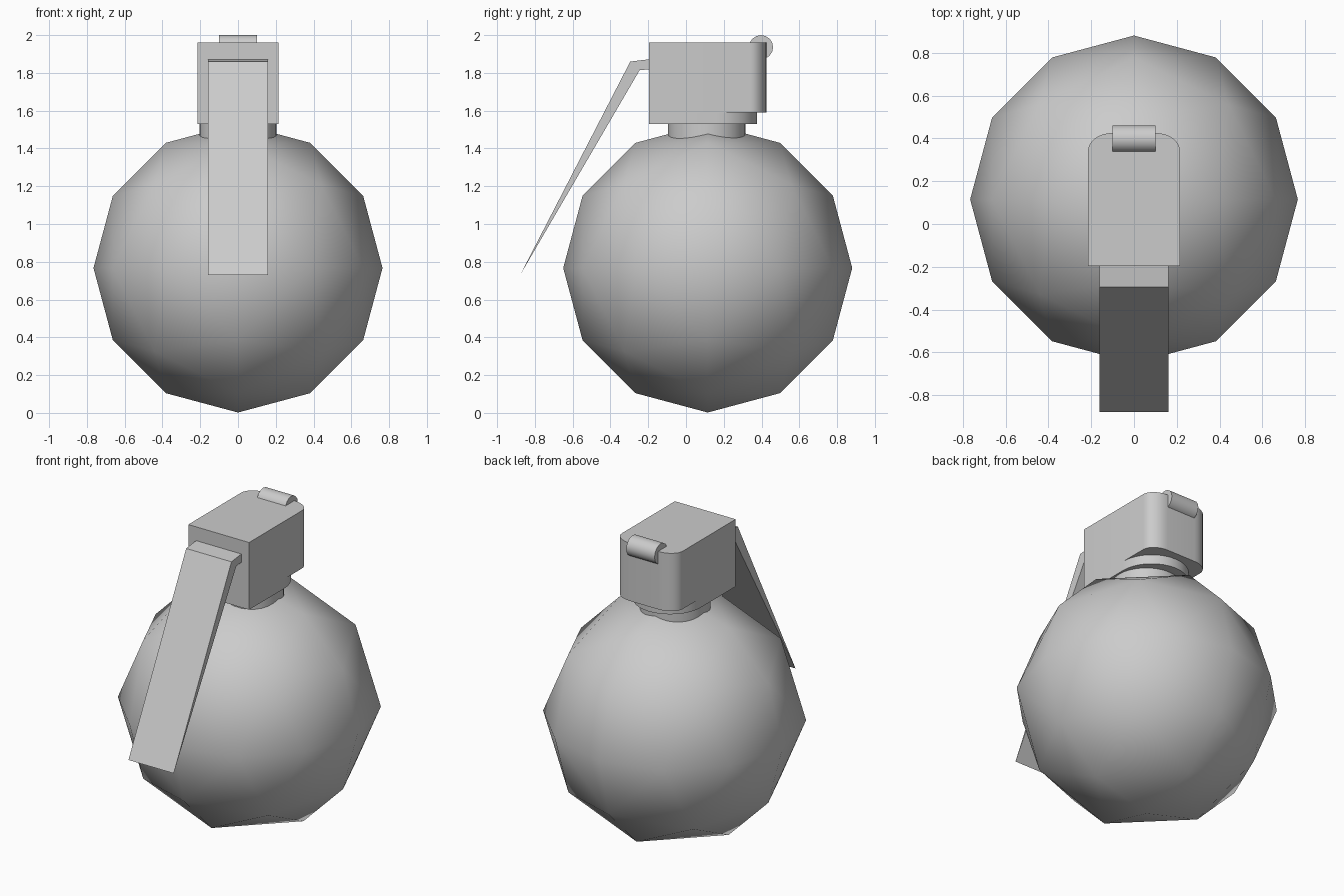
import bpy, bmesh
from math import sin, cos, pi, radians
from mathutils import Vector, Matrix

cube = bpy.data.objects.get("Cube")
if cube:
    bpy.data.objects.remove(cube, do_unlink=True)

grey = bpy.data.materials.new("plain_grey")
grey.use_nodes = True
grey.diffuse_color = (0.6, 0.6, 0.6, 1)
grey.node_tree.nodes["Principled BSDF"].inputs["Base Color"].default_value = (0.6, 0.6, 0.6, 1)


def finish(name, bm, angle):
    """Turn a bmesh into a shaded object."""
    bmesh.ops.recalc_face_normals(bm, faces=bm.faces)
    mesh = bpy.data.meshes.new(name)
    bm.to_mesh(mesh)
    bm.free()
    mesh.materials.append(grey)
    ob = bpy.data.objects.new(name, mesh)
    bpy.context.collection.objects.link(ob)
    bpy.ops.object.select_all(action='DESELECT')
    ob.select_set(True)
    bpy.context.view_layer.objects.active = ob
    bpy.ops.object.shade_smooth_by_angle(angle=radians(angle))
    return ob


def prism(name, points, sweep, angle=30):
    """Extrude a closed outline along a vector."""
    bm = bmesh.new()
    face = bm.faces.new([bm.verts.new(p) for p in points])
    new = bmesh.ops.extrude_face_region(bm, geom=[face], use_keep_orig=True)["geom"]
    moved = [v for v in new if isinstance(v, bmesh.types.BMVert)]
    bmesh.ops.translate(bm, verts=moved, vec=sweep)
    return finish(name, bm, angle)


def cylinder(name, radius, depth, sides, matrix):
    bm = bmesh.new()
    bmesh.ops.create_cone(bm, cap_ends=True, segments=sides, radius1=radius,
                          radius2=radius, depth=depth, matrix=matrix)
    return finish(name, bm, 40)


# Body: a sphere made by dividing each side of an octahedron in three
bm = bmesh.new()
steps = range(-3, 4)
for i in steps:
    for j in steps:
        for k in steps:
            if abs(i) + abs(j) + abs(k) == 3:
                d = Vector([sin(n * pi / 6) for n in (i, j, k)]).normalized()
                bm.verts.new(d * 0.765 + Vector((0, 0.115, 0.767)))
bmesh.ops.convex_hull(bm, input=bm.verts)
finish("body", bm, 80)

# Neck
cylinder("neck", 0.205, 0.2, 32, Matrix.Translation((0, 0.11, 1.45)))


def head_layer(name, back, z, height):
    """Block with a square front and a mirrored curved back."""
    half = [(0.215, -0.195)] + back
    outline = half + [(-x, y) for x, y in reversed(half) if x > 0.001]
    prism(name, [(x, y, z) for x, y in outline], (0, 0, height), 35)


# Fuse head: rounded corners above, a half-round step below
arc = [a * pi / 16 for a in range(9)]
head_layer("head", [(0.1 + 0.115 * cos(a), 0.34 + 0.085 * sin(a)) for a in arc], 1.59, 0.37)
head_layer("head_base", [(0.215 * cos(a), 0.16 + 0.215 * sin(a)) for a in arc], 1.53, 0.06)

# Safety lever: bent plate tapering to a thin tip
side = [(-0.17, 1.875), (-0.295, 1.86), (-0.878, 0.73), (-0.245, 1.815), (-0.17, 1.82)]
prism("safety_lever", [(-0.16, y, z) for y, z in side], (0.32, 0, 0), 20)

# Hinge pin across the back of the head
cylinder("hinge_pin", 0.064, 0.2, 16,
         Matrix.Translation((0, 0.397, 1.936)) @ Matrix.Rotation(pi / 2, 4, 'Y'))
